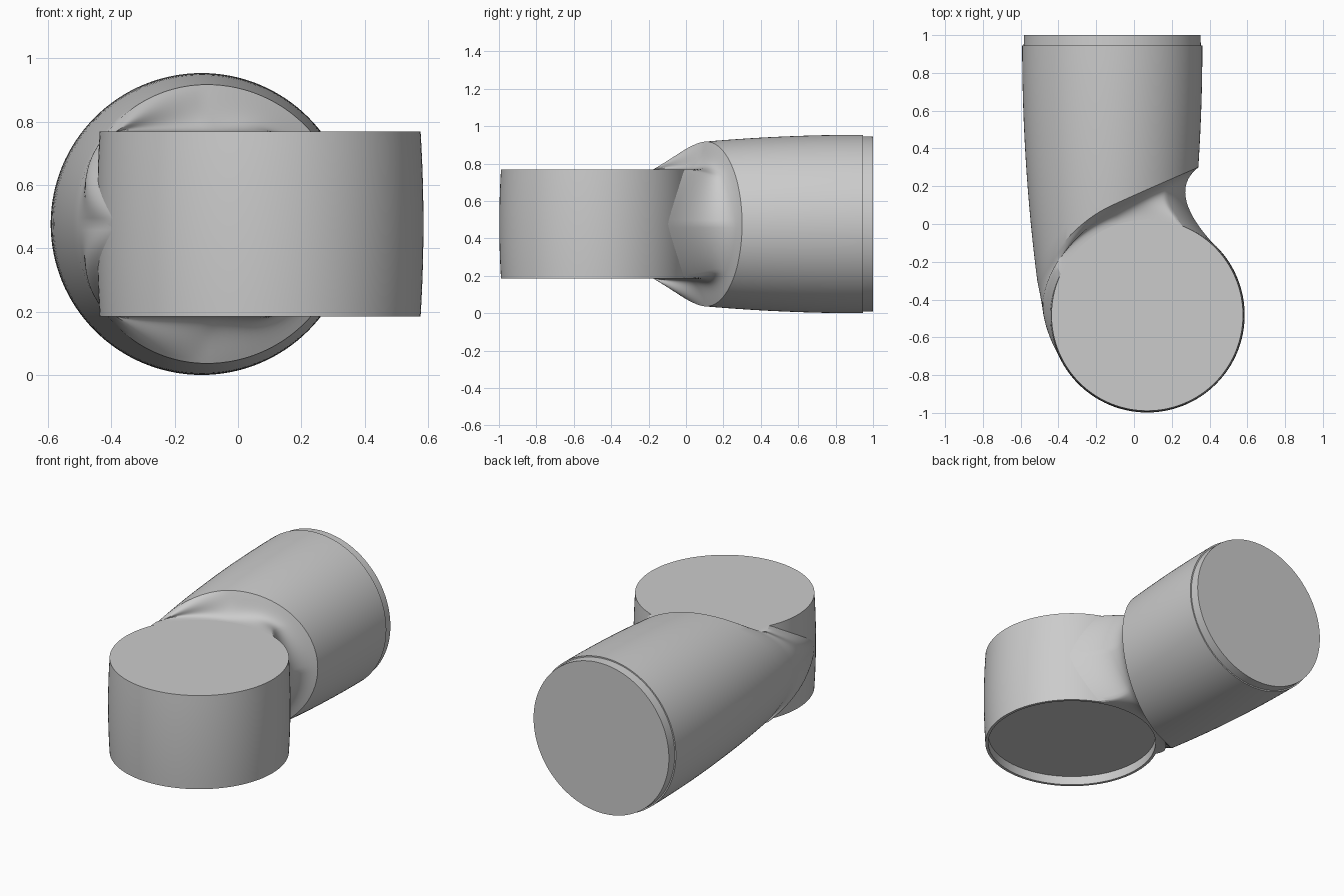
import bpy, bmesh
from math import sin, cos, pi, radians
from mathutils import Vector

if "Cube" in bpy.data.objects:
    bpy.data.objects.remove(bpy.data.objects["Cube"])

SEG = 128
CX, CZ = -0.115, 0.477          # axis of the horizontal pipe
DRUM = Vector((0.07, -0.482))   # axis of the upright drum
HALF = 0.292                    # half height of the drum


def make_object(name, rows):
    """Skin closed rings of points, capping where a row is flagged by end."""
    bm = bmesh.new()
    rings = [[bm.verts.new(p) for p in row] for row in rows]
    for a, b in zip(rings, rings[1:]):
        for i in range(SEG):
            j = (i + 1) % SEG
            bm.faces.new((a[i], a[j], b[j], b[i]))
    bm.faces.new(rings[0])
    if name == "upright_drum":
        bm.faces.new(rings[-1][::-1])
    bmesh.ops.recalc_face_normals(bm, faces=bm.faces)
    mesh = bpy.data.meshes.new(name)
    bm.to_mesh(mesh)
    bm.free()
    obj = bpy.data.objects.new(name, mesh)
    bpy.context.collection.objects.link(obj)
    bpy.ops.object.select_all(action='DESELECT')
    obj.select_set(True)
    bpy.context.view_layer.objects.active = obj
    bpy.ops.object.shade_smooth_by_angle(angle=radians(28))
    return obj


# Upright drum: slightly barrelled, with a shallow recess underneath
profile = [(0.49, CZ - HALF + 0.055), (0.49, CZ - HALF)]
for k in range(13):
    t = -1 + k / 6
    profile.append((0.516 - 0.009 * t * t, CZ + HALF * t))
angles = [2 * pi * i / SEG for i in range(SEG)]
make_object("upright_drum", [
    [(DRUM.x + r * cos(a), DRUM.y + r * sin(a), z) for a in angles]
    for r, z in profile])


# Horizontal pipe: tapered body with an angled mouth that flows into the drum
def pipe_point(a, y, r=None):
    if r is None:
        r = 0.477 - 0.0515 * (0.945 - y) ** 2
    return Vector((CX + r * cos(a), y, CZ + r * sin(a)))


def mouth_y(a):
    c = cos(a)
    return 0.1 + 0.2 * c - (0.2 * c * c if c < 0 else 0)


def blend_curve(a):
    """Control points running from the pipe mouth onto the drum wall."""
    c = cos(a)
    p = pipe_point(a, mouth_y(a))
    s = (a if a <= pi else 2 * pi - a) / pi
    d = radians(46 + 82 * s + 84 * s * s)
    z = max(-HALF, min(HALF, p.z - CZ))
    r = 0.514 - 0.009 * (z / HALF) ** 2
    q = Vector((DRUM.x + r * cos(d), DRUM.y + r * sin(d), CZ + z))
    side = (0.13, 0.10, -0.15, 0.16) if c > 0 else (0.03, 0.15, -0.08, 0.127)
    top = (0.08, 0.03, 0.0, 0.07)
    inward, fwd, qx, qy = [t + (v - t) * abs(c) for t, v in zip(top, side)]
    p1 = p + Vector((-inward * c, -fwd, -inward * sin(a)))
    return p, p1, q + Vector((qx, qy, 0)), q


def bezier(pts, t):
    u = 1 - t
    return (pts[0] * u ** 3 + pts[1] * 3 * u * u * t
            + pts[2] * 3 * u * t * t + pts[3] * t ** 3)


rows = [[pipe_point(a, y, r) for a in angles]
        for y, r in ((1.0, 0.467), (0.945, 0.469))]
for k in range(17):
    rows.append([pipe_point(a, 0.945 + (mouth_y(a) - 0.945) * k / 16)
                 for a in angles])
curves = [blend_curve(a) for a in angles]
for k in range(1, 17):
    rows.append([bezier(c, k / 16) for c in curves])
make_object("horizontal_pipe", rows)
